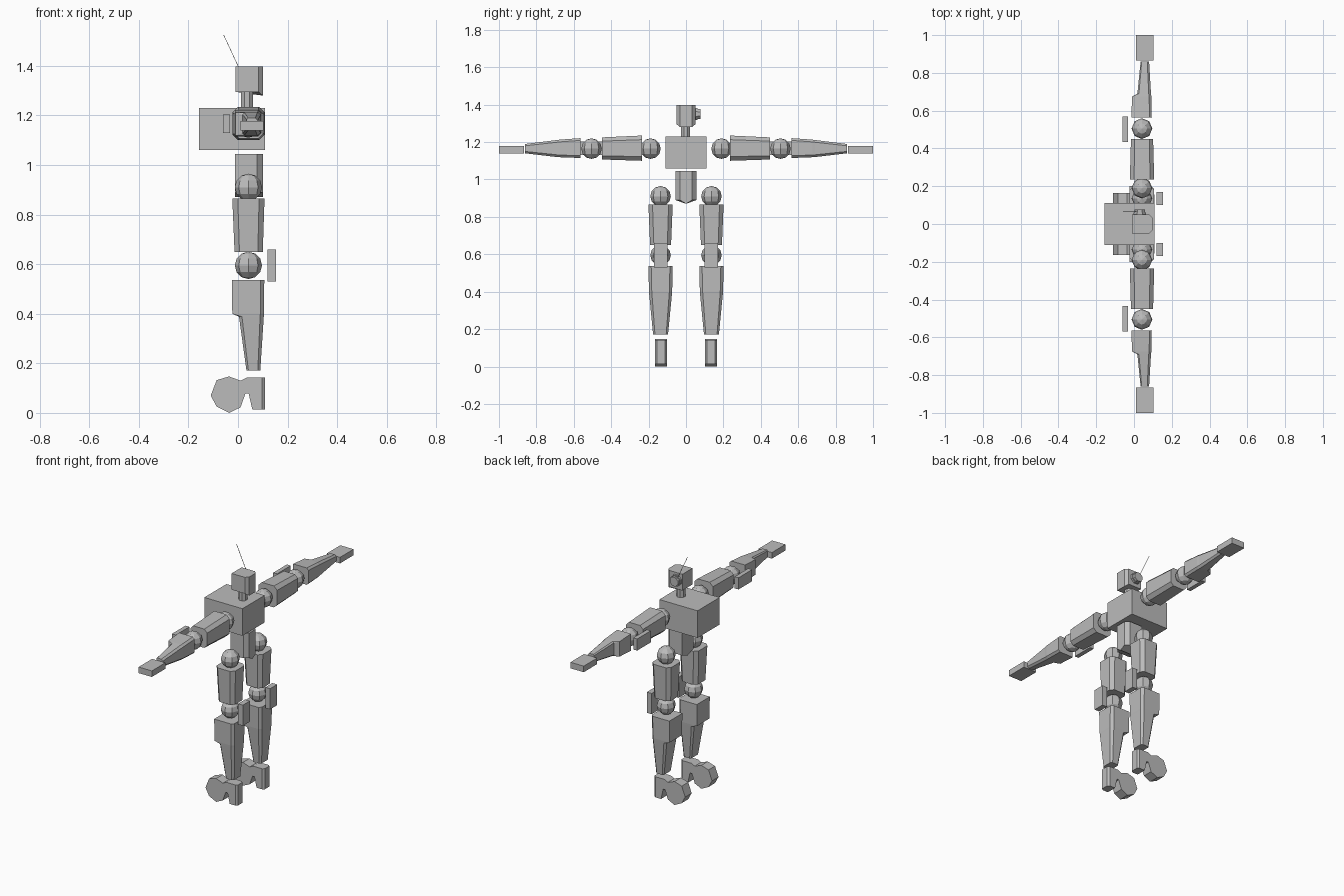
import bpy, bmesh, math
from mathutils import Vector, Matrix

if "Cube" in bpy.data.objects:
    bpy.data.objects.remove(bpy.data.objects["Cube"])

grey = bpy.data.materials.new("grey")
grey.diffuse_color = (0.5, 0.5, 0.5, 1)
grey.use_nodes = True
grey.node_tree.nodes["Principled BSDF"].inputs["Base Color"].default_value = grey.diffuse_color
CX = 0.042  # x of the limb centre line


def finish(name, bm):
    bmesh.ops.recalc_face_normals(bm, faces=bm.faces)
    me = bpy.data.meshes.new(name)
    bm.to_mesh(me)
    bm.free()
    me.materials.append(grey)
    ob = bpy.data.objects.new(name, me)
    bpy.context.collection.objects.link(ob)
    return ob


def section(x0, x1, w0, w1, cb, cf):
    """Rectangle in (x, w) with back (cb) and front (cf) corner cuts."""
    pts = []
    for x, w, sx, sw, c in ((x0, w0, 1, 1, cb), (x1, w0, -1, 1, cf),
                            (x1, w1, -1, -1, cf), (x0, w1, 1, -1, cb)):
        a, b = (x + sx * c, w), (x, w + sw * c)
        pts += [b, a] if sx == sw else [a, b]
    return pts


def loft(name, rings, place):
    """rings: (position along the limb, section); place maps (x, w, t) to space."""
    bm = bmesh.new()
    loops = [[bm.verts.new(place(x, w, t)) for x, w in sec] for t, sec in rings]
    n = len(loops[0])
    for a, b in zip(loops, loops[1:]):
        for i in range(n):
            j = (i + 1) % n
            bm.faces.new((a[i], a[j], b[j], b[i]))
    bm.faces.new(loops[0])
    bm.faces.new(loops[-1])
    bmesh.ops.remove_doubles(bm, verts=bm.verts, dist=1e-5)
    return finish(name, bm)


def box(name, x0, x1, y0, y1, z0, z1):
    bm = bmesh.new()
    bmesh.ops.create_cube(bm, size=1)
    for v in bm.verts:
        v.co = ((x0 + x1) / 2 + v.co.x * (x1 - x0), (y0 + y1) / 2 + v.co.y * (y1 - y0),
                (z0 + z1) / 2 + v.co.z * (z1 - z0))
    return finish(name, bm)


def ball(name, y, z):
    bm = bmesh.new()
    bmesh.ops.create_uvsphere(bm, u_segments=8, v_segments=6, radius=0.055,
                              matrix=Matrix.Translation((CX, y, z)))
    return finish(name, bm)


def rod(name, p, q, r, sides):
    p, q = Vector(p), Vector(q)
    d = q - p
    m = Matrix.Translation((p + q) / 2) @ d.to_track_quat('Z', 'Y').to_matrix().to_4x4()
    bm = bmesh.new()
    bmesh.ops.create_cone(bm, cap_ends=True, segments=sides, radius1=r, radius2=r,
                          depth=d.length, matrix=m @ Matrix.Rotation(math.pi / sides, 4, 'Z'))
    return finish(name, bm)


def upright(x, w, t):
    return (x, w, t)


# Torso, neck and waist
box("chest", -0.157, 0.108, -0.11, 0.11, 1.06, 1.23)
rod("neck", (0.036, -0.002, 1.225), (0.036, -0.002, 1.30), 0.026, 8)
waist = loft("waist", [(z, section(-0.012, 0.1, -0.056, 0.056, 0, 0.024)) for z in (0.89, 1.045)],
             upright)
bm = bmesh.new()
bm.from_mesh(waist.data)
bmesh.ops.bisect_plane(bm, geom=bm.verts[:] + bm.edges[:] + bm.faces[:],
                       plane_co=(0, 0, 0), plane_no=(0, 1, 0))
for v in bm.verts:  # wedge-shaped underside
    if v.co.z < 0.95 and abs(v.co.y) < 0.01:
        v.co.z = 0.87
bm.to_mesh(waist.data)
bm.free()

# Head with lowered chin, ear disc and antenna
head = loft("head", [(z, section(-0.01, 0.1, -0.05, 0.05, 0, 0.018)) for z in (1.295, 1.397)],
            upright)
for v in head.data.vertices:
    if v.co.z < 1.3 and v.co.x > 0.09:
        v.co.z = 1.28
rod("ear_disc", (0.03, 0.045, 1.35), (0.03, 0.062, 1.35), 0.036, 8)
rod("ear_cap", (0.03, 0.062, 1.35), (0.03, 0.078, 1.35), 0.03, 8)
rod("antenna", (0.03, 0.067, 1.335), (-0.058, 0.067, 1.525), 0.0015, 4)

# Side outline of a foot
FOOT = [(-0.11, 0.07), (-0.086, 0.132), (-0.036, 0.147), (0.01, 0.13), (0.034, 0.142),
        (0.097, 0.142), (0.109, 0.142), (0.109, 0.013), (0.097, 0.013), (0.058, 0.013),
        (0.043, 0.078), (0.03, 0.078), (0.01, 0.022), (-0.036, 0.0), (-0.086, 0.025)]

for s, side in ((-1, "right"), (1, "left")):
    def out(x, w, t):  # along the arm: w is height
        return (x, s * t, w)

    def leg(x, w, t):
        return (x, s * (0.136 + w), t)

    # Arm
    ball(side + "_shoulder", s * 0.19, 1.165)
    ball(side + "_elbow", s * 0.505, 1.165)
    loft(side + "_upper_arm", [(0.235, section(-0.022, 0.107, 1.1, 1.235, 0.022, 0.022)),
                               (0.45, section(-0.016, 0.101, 1.107, 1.225, 0.02, 0.02))], out)
    loft(side + "_forearm", [(0.565, section(-0.013, 0.094, 1.115, 1.221, 0, 0.012)),
                             (0.675, section(-0.011, 0.092, 1.119, 1.213, 0, 0.012)),
                             (0.69, section(0.018, 0.09, 1.12, 1.211, 0.008, 0.012)),
                             (0.86, section(0.035, 0.08, 1.14, 1.19, 0.006, 0.01))], out)
    box(side + "_hand", 0.01, 0.102, *sorted((s * 0.866, s * 1.0)), 1.14, 1.178)
    box(side + "_elbow_pad", -0.06, -0.033, *sorted((s * 0.435, s * 0.57)), 1.13, 1.203)

    # Leg
    ball(side + "_hip", s * 0.136, 0.91)
    ball(side + "_knee", s * 0.136, 0.595)
    loft(side + "_thigh", [(0.865, section(-0.023, 0.107, -0.065, 0.065, 0.022, 0.022)),
                           (0.65, section(-0.014, 0.1, -0.056, 0.056, 0.02, 0.02))], leg)
    loft(side + "_shin", [(0.537, section(-0.025, 0.106, -0.065, 0.065, 0, 0.015)),
                          (0.40, section(-0.023, 0.105, -0.062, 0.062, 0, 0.015)),
                          (0.388, section(0.004, 0.104, -0.061, 0.061, 0.012, 0.015)),
                          (0.172, section(0.034, 0.09, -0.04, 0.04, 0.008, 0.01))], leg)
    box(side + "_knee_pad", 0.12, 0.153, *sorted((s * 0.1, s * 0.17)), 0.53, 0.66)

    # Foot: extruded outline, narrowed at the front edge
    bm = bmesh.new()
    rows = []
    for e in (-1, 1):
        rows.append([bm.verts.new((x, s * 0.133 + e * (0.022 if x > 0.1 else 0.032), z))
                     for x, z in FOOT])
    n = len(FOOT)
    for i in range(n):
        j = (i + 1) % n
        bm.faces.new((rows[0][i], rows[0][j], rows[1][j], rows[1][i]))
    for r in rows:  # flat side plus the bevelled front strip
        bm.faces.new([r[i] for i in range(n) if i not in (6, 7)])
        bm.faces.new(r[5:9])
    finish(side + "_foot", bm)
